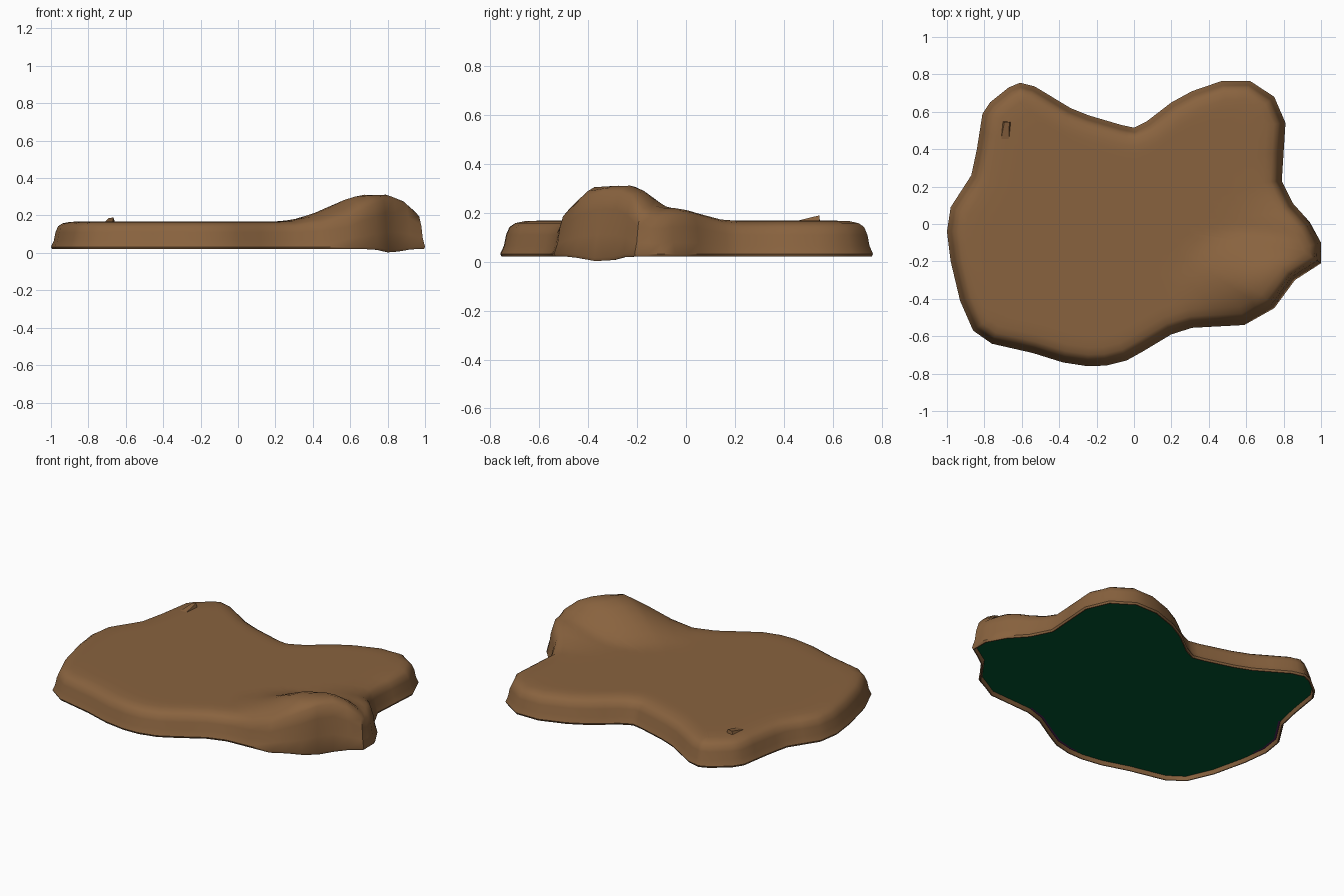
import bpy, bmesh, math
from mathutils import Vector

if "Cube" in bpy.data.objects:
    bpy.data.objects.remove(bpy.data.objects["Cube"])

def material(name, rgb):
    m = bpy.data.materials.new(name)
    m.diffuse_color = (*rgb, 1)
    m.use_nodes = True
    m.node_tree.nodes["Principled BSDF"].inputs["Base Color"].default_value = m.diffuse_color
    return m

brown = material("earth brown", (0.250, 0.124, 0.049))
green = material("dark green", (0.0, 0.09, 0.028))
purple = material("dark purple", (0.07, 0.02, 0.10))

# Plan outline, counter-clockwise seen from above
OUTLINE = [(1, -.1), (.94, .01), (.85, .11), (.79, .23), (.81, .54), (.75, .68),
           (.62, .765), (.47, .765), (.31, .71), (.2, .65), (.07, .55), (0, .515),
           (-.07, .53), (-.24, .58), (-.34, .62), (-.53, .735), (-.61, .755),
           (-.67, .73), (-.77, .65), (-.81, .59), (-.84, .4), (-.87, .26),
           (-.98, .09), (-1, -.04), (-.98, -.2), (-.93, -.41), (-.86, -.57),
           (-.76, -.64), (-.54, -.69), (-.38, -.74), (-.25, -.76), (-.15, -.757),
           (-.04, -.73), (.05, -.68), (.2, -.59), (.31, -.555), (.59, -.54),
           (.75, -.45), (.86, -.3), (1, -.21)]
pts = []
for i, p in enumerate(OUTLINE):
    a, b = Vector(p), Vector(OUTLINE[(i + 1) % len(OUTLINE)])
    pts += [a, (a + b) / 2]
N = len(pts)

def inset(d):
    out = []
    for i, p in enumerate(pts):
        t = (pts[(i + 2) % N] - pts[i - 2]).normalized()
        out.append(p + Vector((-t.y, t.x)) * d)
    return out

def hump(x, y, cx, cy, left, right, low, high):
    u = (x - cx) / (left if x < cx else right)
    v = (y - cy) / (low if y < cy else high)
    s = max(0, 1 - math.hypot(u, v))
    return s * s * (3 - 2 * s)

def rise(x, y):
    # Raised lobe at the right front, with a low shoulder behind it
    main = 0.143 * min(1, 1.2 * hump(x, y, .79, -.30, .58, .32, .36, .34))
    shoulder = 0.05 * hump(x, y, .88, -.03, .4, .3, .3, .26)
    return max(main, shoulder) + 0.2 * min(main, shoulder)

def add_ring(bm, ring, z, dips=True):
    vs = []
    for p in ring:
        k = min(1, max(0, (z - .03) / .11))
        dip = 0.02 * hump(p.x, p.y, .83, -.36, .16, .16, .2, .2) if z < .04 and dips else 0
        vs.append(bm.verts.new((p.x, p.y, z + k * rise(p.x, p.y) - dip)))
    return vs

def bridge(bm, a, b):
    for i in range(len(a)):
        j = (i + 1) % len(a)
        bm.faces.new((a[i], a[j], b[j], b[i]))

def finish(bm, name, mats, angle=45):
    me = bpy.data.meshes.new(name)
    bm.normal_update()
    bm.to_mesh(me)
    bm.free()
    ob = bpy.data.objects.new(name, me)
    bpy.context.collection.objects.link(ob)
    for m in mats:
        me.materials.append(m)
    bpy.ops.object.select_all(action='DESELECT')
    ob.select_set(True)
    bpy.context.view_layer.objects.active = ob
    bpy.ops.object.shade_smooth_by_angle(angle=math.radians(angle))
    return ob

# Slab: inner lip, flared wall, rounded shoulder, then top rings to the middle
bm = bmesh.new()
profile = [(.02, .044), (.012, .021), (.006, .021), (0, .032), (.015, .065), (.024, .11),
           (.038, .142), (.062, .158), (.1, .166)]
rings = [add_ring(bm, inset(d), z, i > 0) for i, (d, z) in enumerate(profile)]
# the inner lip stays level
for v in rings[0]:
    v.co.z = .044
last = inset(.1)
for k in range(11, 0, -1):
    rings.append(add_ring(bm, [p * (k / 12) for p in last], .168))
for a, b in zip(rings, rings[1:]):
    bridge(bm, a, b)
bm.faces.new(rings[-1])
finish(bm, "slab", [brown])

# Recessed green underside, with purple slivers at the left and front edges
bm = bmesh.new()
outer = add_ring(bm, inset(.02), .044)
inner = add_ring(bm, inset(.032), .044)
for v in outer + inner:
    v.co.z = .044
bridge(bm, inner, outer)
for f in bm.faces:
    c = f.calc_center_median()
    left = c.x < -.85 and -.1 < c.y < .35
    front = -.2 < c.x < .35 and c.y < -.4
    f.material_index = 1 if left or front else 0
bm.faces.new(inner[::-1])
finish(bm, "underside", [green, purple])

# Small chip standing out of the top
bm = bmesh.new()
w, l, h = .022, .053, .026
shape = [(-w, -l, 0), (w, -l, 0), (w, l, 0), (-w, l, 0), (w * .6, l, h), (-w * .6, l * .9, h * .8)]
v = [bm.verts.new(c) for c in shape]
for f in ((3, 2, 1, 0), (0, 1, 4, 5), (1, 2, 4), (2, 3, 5, 4), (3, 0, 5)):
    bm.faces.new([v[i] for i in f])
ob = finish(bm, "top_chip", [brown], 20)
ob.location = (-.685, .495, .164)
ob.rotation_euler.z = -.1
